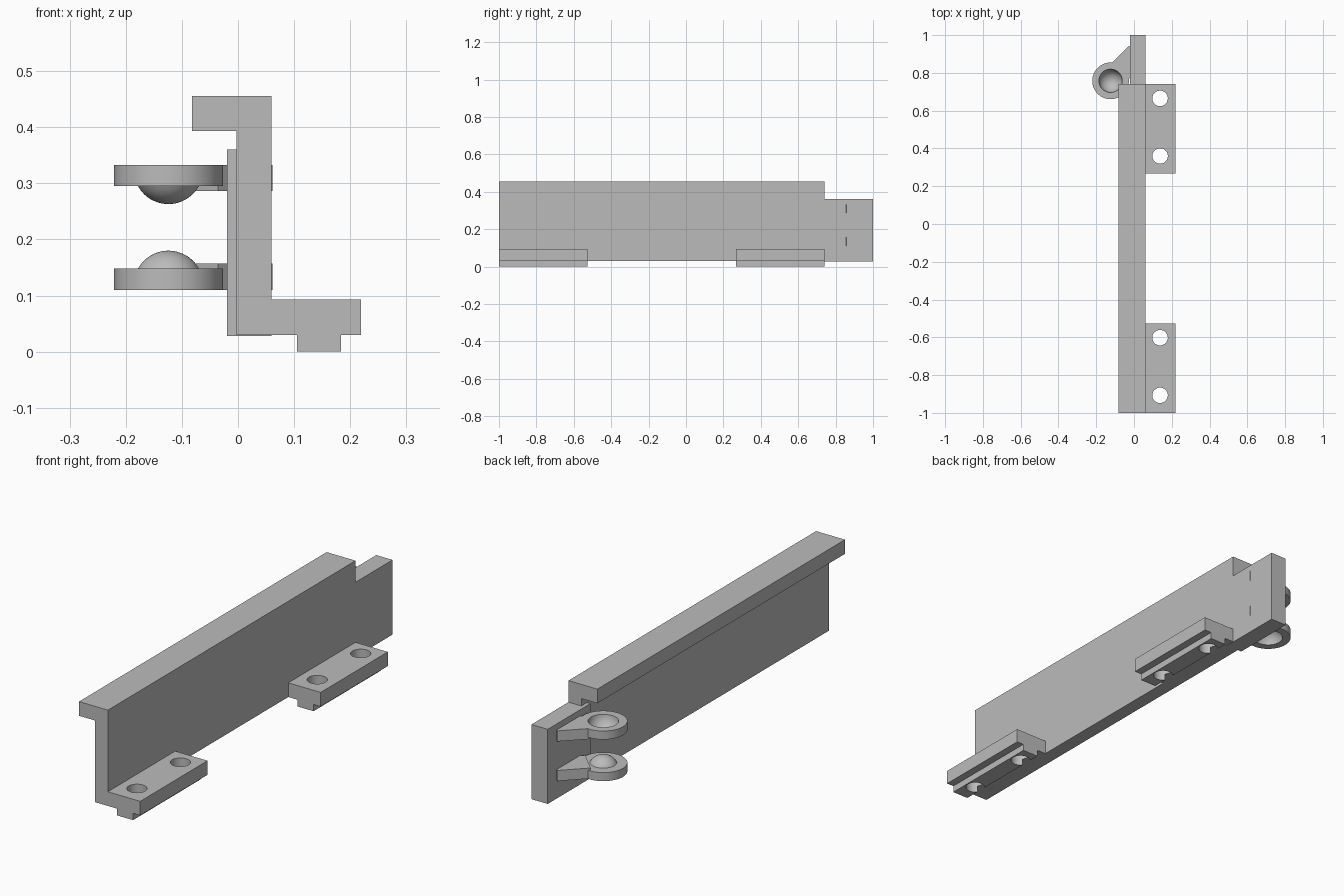
import bpy
import bmesh
from math import sin, cos, asin, pi, radians
from mathutils import Vector, Matrix

cube = bpy.data.objects.get("Cube")
if cube:
    bpy.data.objects.remove(cube, do_unlink=True)

grey = bpy.data.materials.new("plain grey")
grey.use_nodes = True
colour = (0.5, 0.5, 0.5, 1)
grey.diffuse_color = colour
grey.node_tree.nodes["Principled BSDF"].inputs["Base Color"].default_value = colour


def finish(bm, name):
    bmesh.ops.recalc_face_normals(bm, faces=bm.faces)
    mesh = bpy.data.meshes.new(name)
    bm.to_mesh(mesh)
    bm.free()
    mesh.materials.append(grey)
    obj = bpy.data.objects.new(name, mesh)
    bpy.context.collection.objects.link(obj)
    return obj


def smooth(obj):
    bpy.ops.object.select_all(action='DESELECT')
    obj.select_set(True)
    bpy.context.view_layer.objects.active = obj
    bpy.ops.object.shade_smooth_by_angle(angle=radians(35))


def extrude(name, points, offset):
    """Closed flat outline pushed along an offset."""
    bm = bmesh.new()
    face = bm.faces.new([bm.verts.new(p) for p in points])
    out = bmesh.ops.extrude_face_region(bm, geom=[face])
    moved = [v for v in out["geom"] if isinstance(v, bmesh.types.BMVert)]
    bmesh.ops.translate(bm, verts=moved, vec=offset)
    return finish(bm, name)


def along_y(name, outline, y0, y1):
    return extrude(name, [(x, y0, z) for x, z in outline], (0, y1 - y0, 0))


# Long wall with its top flange
along_y("wall_and_flange", [(-0.003, 0.03), (0.06, 0.03), (0.06, 0.456),
                            (-0.082, 0.456), (-0.082, 0.393), (-0.003, 0.393)],
        -1, 0.74)

# Thicker, lower plate at the back end
along_y("end_plate", [(-0.02, 0.028), (0.06, 0.028), (0.06, 0.36), (-0.02, 0.36)],
        0.70, 1)

# Two mounting feet with a rib below and two through holes each
foot_outline = [(0.06, 0.03), (0.105, 0.03), (0.105, 0), (0.184, 0),
                (0.184, 0.03), (0.219, 0.03), (0.219, 0.093), (0.06, 0.093)]
for name, y0, y1 in (("front_foot", -1, -0.527), ("back_foot", 0.268, 0.74)):
    foot = along_y(name, foot_outline, y0, y1)
    bm = bmesh.new()
    for y in (y1 - 0.075, y1 - 0.38):
        bmesh.ops.create_cone(bm, cap_ends=True, segments=40, radius1=0.041,
                              radius2=0.041, depth=0.3,
                              matrix=Matrix.Translation((0.138, y, 0.05)))
    cutter = finish(bm, name + "_hole_cutter")
    cutter.hide_render = True
    mod = foot.modifiers.new("holes", 'BOOLEAN')
    mod.object = cutter
    mod.solver = 'EXACT'
    bpy.context.view_layer.objects.active = foot
    bpy.ops.object.modifier_apply(modifier=mod.name)
    bpy.data.objects.remove(cutter, do_unlink=True)
    smooth(foot)

# Ball cup pair: lathed ring with a thin domed socket, and a diagonal arm
centre = Vector((-0.124, 0.758, 0))
mid_z = 0.2215
ball = 0.062


def arc(centre_z, rim_z, steps=10):
    """Points from the bottom of the ball up to the rim height."""
    end = asin((rim_z - centre_z) / ball)
    angles = [-pi / 2 + (end + pi / 2) * i / steps for i in range(steps + 1)]
    return [(max(ball * cos(a), 0), centre_z + ball * sin(a)) for a in angles]


cup_profile = (arc(0.337, 0.333) + [(0.097, 0.333), (0.097, 0.295)]
               + arc(0.325, 0.295)[::-1])

for label, sign in (("upper", 1), ("lower", -1)):
    def place_z(z):
        return mid_z + sign * (z - mid_z)

    bm = bmesh.new()
    verts = [bm.verts.new((centre.x + r, centre.y, place_z(z))) for r, z in cup_profile]
    edges = [bm.edges.new(pair) for pair in zip(verts, verts[1:])]
    bmesh.ops.spin(bm, geom=verts + edges, cent=centre, axis=(0, 0, 1),
                   angle=2 * pi, steps=56)
    bmesh.ops.remove_doubles(bm, verts=bm.verts, dist=0.0001)
    smooth(finish(bm, label + "_ball_cup"))

    # Arm runs diagonally from the cup into the end plate
    out = Vector((1, 1, 0)).normalized()
    side = Vector((-1, 1, 0)).normalized()
    corners = [centre + out * d + side * s + Vector((0, 0, place_z(0.286)))
               for d, s in ((0.063, -0.062), (0.2, -0.062), (0.2, 0.062), (0.063, 0.062))]
    extrude(label + "_arm", corners, (0, 0, sign * 0.047))
